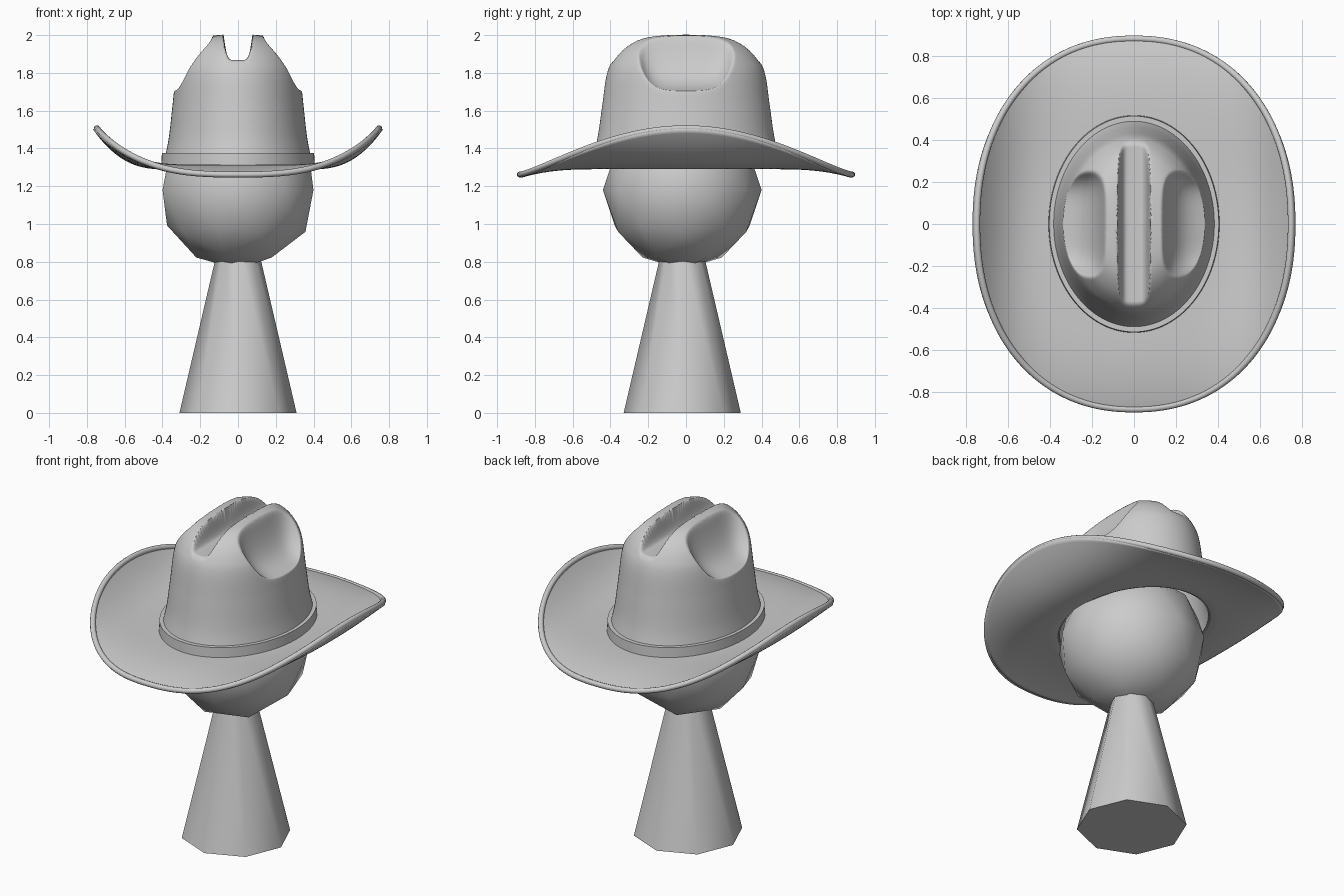
import bpy
import math

if "Cube" in bpy.data.objects:
    bpy.data.objects.remove(bpy.data.objects["Cube"])

SEG = 192
A, B = 0.395, 0.505          # crown base half width / half length
BASE = 1.315                 # top surface of the brim at the crown


def smooth(obj, angle=40):
    bpy.ops.object.select_all(action='DESELECT')
    bpy.context.view_layer.objects.active = obj
    obj.select_set(True)
    bpy.ops.object.shade_smooth_by_angle(angle=math.radians(angle))


def loft(name, rings, cap=False, loop=False):
    """Skin a list of equal closed rings of points."""
    n = len(rings[0])
    verts = [p for r in rings for p in r]
    faces = []
    for k in range(len(rings) if loop else len(rings) - 1):
        j = (k + 1) % len(rings)
        faces += [(k * n + i, k * n + (i + 1) % n, j * n + (i + 1) % n, j * n + i)
                  for i in range(n)]
    if cap:
        faces.append(tuple((len(rings) - 1) * n + i for i in range(n)))
    mesh = bpy.data.meshes.new(name)
    mesh.from_pydata(verts, [], faces)
    obj = bpy.data.objects.new(name, mesh)
    bpy.context.collection.objects.link(obj)
    return obj


def catmull(pts, steps):
    """Smooth curve through profile points."""
    p = [pts[0]] + pts + [pts[-1]]
    out = []
    for k in range(1, len(p) - 2):
        for s in range(steps):
            t = s / steps
            out.append(tuple(
                0.5 * (2 * b + (c - a) * t + (2 * a - 5 * b + 4 * c - d) * t * t
                       + (3 * b - a - 3 * c + d) * t ** 3)
                for a, b, c, d in zip(p[k - 1], p[k], p[k + 1], p[k + 2])))
    return out + [pts[-1]]


def smin(a, b, k=0.03):
    h = max(k - abs(a - b), 0) / k
    return min(a, b) - h * h * k / 4


ANGLES = [2 * math.pi * i / SEG for i in range(SEG)]


def ellipse(a, b, z):
    return [(a * math.cos(t), b * math.sin(t), z) for t in ANGLES]


def brim_point(ang, t):
    """Point on the brim top, t = 0 at the crown, 1 at the rim."""
    c, s = math.cos(ang), math.sin(ang)
    ox = 0.747 * math.copysign(abs(c) ** (2 / 2.2), c)
    oy = 0.88 * math.copysign(abs(s) ** (2 / 2.2), s)
    rim = 1.27 + 0.245 * max(0, 1 - (oy / 0.88) ** 2) ** 1.3
    return (A * c + (ox - A * c) * t, B * s + (oy - B * s) * t,
            BASE + (rim - BASE) * t ** 2.5)


def crease(x, y, z):
    """Press the centre groove and the two side dents into the crown."""
    ax = abs(x)
    groove = 1.867 + 0.13 * (ax / 0.075) ** 6
    dent = (1.70 + 0.25 * (0.335 - ax) + 0.23 * math.exp((0.14 - ax) / 0.05)
            + 0.2 * (abs(y) / 0.28) ** 5)
    return (x, y, smin(smin(z, groove), dent))


# Hat: curled brim and creased crown in one shell
rings = [[brim_point(a, 1 - k / 24) for a in ANGLES] for k in range(24)]
profile = catmull([(1.0, BASE), (0.93, 1.45), (0.88, 1.62), (0.835, 1.78),
                   (0.775, 1.86), (0.665, 1.93), (0.5, 1.98), (0.27, 2.0),
                   (0.006, 2.003)], 12)
for s, z in profile:
    rings.append([crease(*p) for p in ellipse(A * s, B * s, z)])
hat = loft("hat", rings, cap=True)
shell = hat.modifiers.new("felt", 'SOLIDIFY')
shell.thickness = 0.025
shell.offset = -1
smooth(hat, 60)

# Rolled edge around the brim
curve = bpy.data.curves.new("brim_edge", 'CURVE')
curve.dimensions = '3D'
curve.bevel_depth = 0.016
curve.bevel_resolution = 3
line = curve.splines.new('POLY')
line.points.add(SEG - 1)
for pt, a in zip(line.points, ANGLES):
    x, y, z = brim_point(a, 1)
    pt.co = (x, y, z - 0.008, 1)
line.use_cyclic_u = True
line.use_smooth = True
bpy.context.collection.objects.link(bpy.data.objects.new("brim_edge", curve))

# Hat band
band = loft("hat_band", [ellipse(A + d, B + d, z) for d, z in
                         [(0.012, 1.30), (0.008, 1.375), (-0.025, 1.375), (-0.025, 1.30)]],
            loop=True)
smooth(band)

# Low-poly head
bpy.ops.mesh.primitive_ico_sphere_add(subdivisions=2, radius=0.42, location=(0, -0.02, 1.18))
head = bpy.context.object
head.name = "head"
smooth(head, 60)

# Tapered stand
bpy.ops.mesh.primitive_cone_add(vertices=8, radius1=0.31, radius2=0.1, depth=0.9,
                                location=(0, -0.02, 0.45))
stand = bpy.context.object
stand.name = "stand"
smooth(stand, 60)
